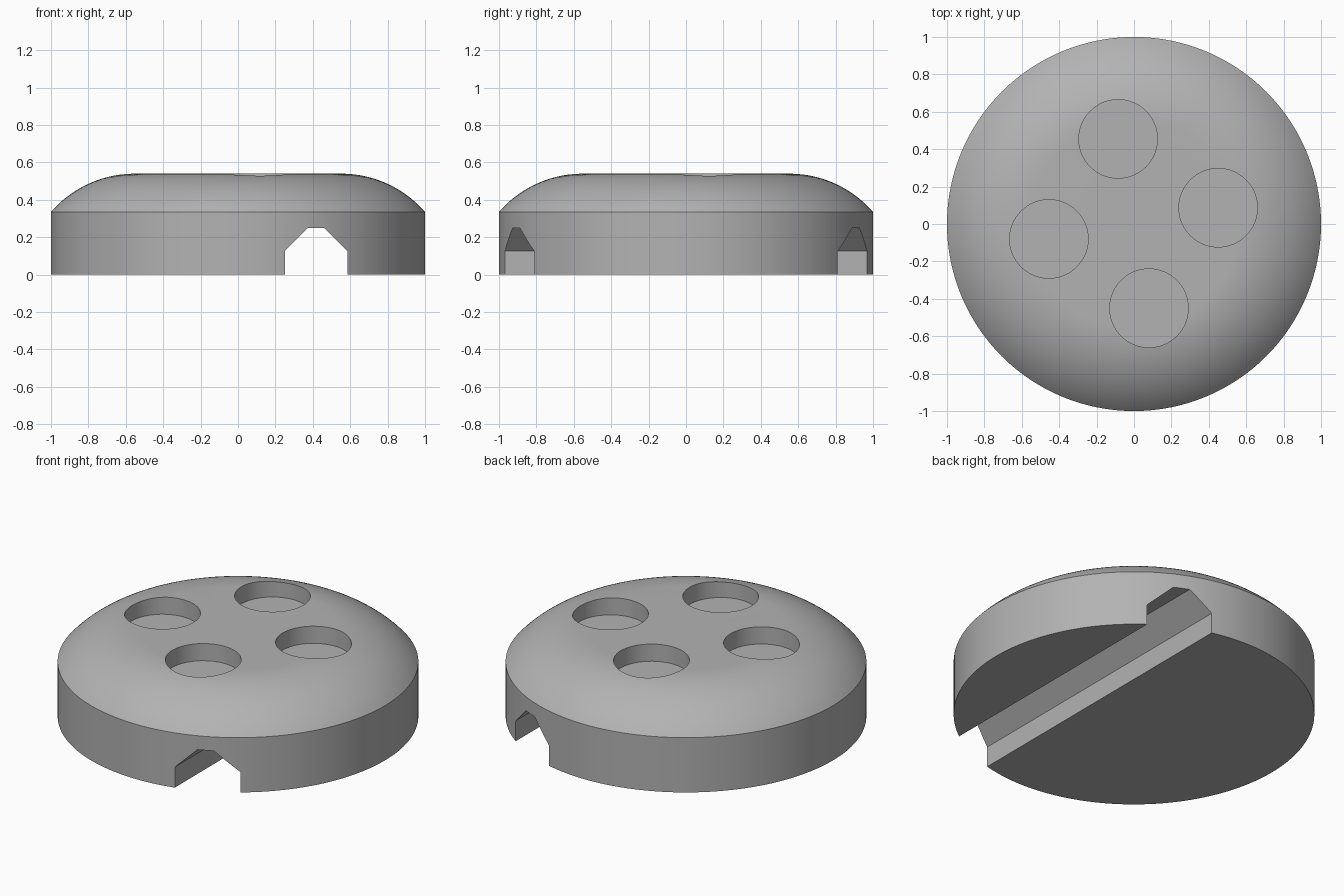
import bpy, bmesh, math

if "Cube" in bpy.data.objects:
    bpy.data.objects.remove(bpy.data.objects["Cube"])

grey = bpy.data.materials.new("mid grey")
grey.diffuse_color = (0.45, 0.45, 0.45, 1)
grey.use_nodes = True
grey.node_tree.nodes["Principled BSDF"].inputs["Base Color"].default_value = grey.diffuse_color


def finish(name, bm):
    bmesh.ops.recalc_face_normals(bm, faces=bm.faces)
    mesh = bpy.data.meshes.new(name)
    bm.to_mesh(mesh)
    bm.free()
    mesh.materials.append(grey)
    obj = bpy.data.objects.new(name, mesh)
    bpy.context.collection.objects.link(obj)
    return obj


def loft(name, rings):
    """Closed solid skinned through a list of equal-length point rings."""
    bm = bmesh.new()
    loops = [[bm.verts.new(p) for p in ring] for ring in rings]
    for a, b in zip(loops, loops[1:]):
        for i in range(len(a)):
            j = (i + 1) % len(a)
            bm.faces.new((a[i], a[j], b[j], b[i]))
    bm.faces.new(loops[0])
    bm.faces.new(loops[-1])
    return finish(name, bm)


def circle(r, z, n, cx=0, cy=0):
    return [(cx + r * math.cos(2 * math.pi * i / n),
             cy + r * math.sin(2 * math.pi * i / n), z) for i in range(n)]


# Domed disc: straight wall, then an arc tangent to the flat top
TOP, RIM, FLAT = 0.54, 0.335, 0.55
dx, dz = 1 - FLAT, TOP - RIM
R = (dx * dx + dz * dz) / (2 * dz)
sweep = math.asin(dx / R)
STEPS = 20
profile = [(1, 0)]
for k in range(STEPS + 1):
    a = sweep * (1 - k / STEPS)
    profile.append((FLAT + R * math.sin(a), TOP - R + R * math.cos(a)))
body = loft("domed_disc", [circle(r, z, 128) for r, z in profile])

cutters = []

# Four round pockets in the top
for i, (x, y) in enumerate([(-0.085, 0.455), (0.45, 0.087),
                            (-0.455, -0.08), (0.08, -0.45)]):
    cutters.append(loft(f"pocket_cutter_{i + 1}",
                        [circle(0.21, z, 64, x, y) for z in (0.435, 0.8)]))

# Chamfered channel running front to back along the underside
section = [(0.25, -0.1), (0.25, 0.125), (0.375, 0.25),
           (0.46, 0.25), (0.585, 0.125), (0.585, -0.1)]
cutters.append(loft("channel_cutter",
                    [[(x, y, z) for x, z in section] for y in (-1.2, 1.2)]))

for cutter in cutters:
    mod = body.modifiers.new(cutter.name, 'BOOLEAN')
    mod.operation = 'DIFFERENCE'
    mod.solver = 'EXACT'
    mod.object = cutter

# Apply the cuts and remove the cutters
bpy.context.view_layer.objects.active = body
body.select_set(True)
for mod in list(body.modifiers):
    bpy.ops.object.modifier_apply(modifier=mod.name)
for cutter in cutters:
    bpy.data.objects.remove(cutter, do_unlink=True)

bpy.ops.object.select_all(action='DESELECT')
body.select_set(True)
bpy.ops.object.shade_smooth_by_angle(angle=math.radians(25))
